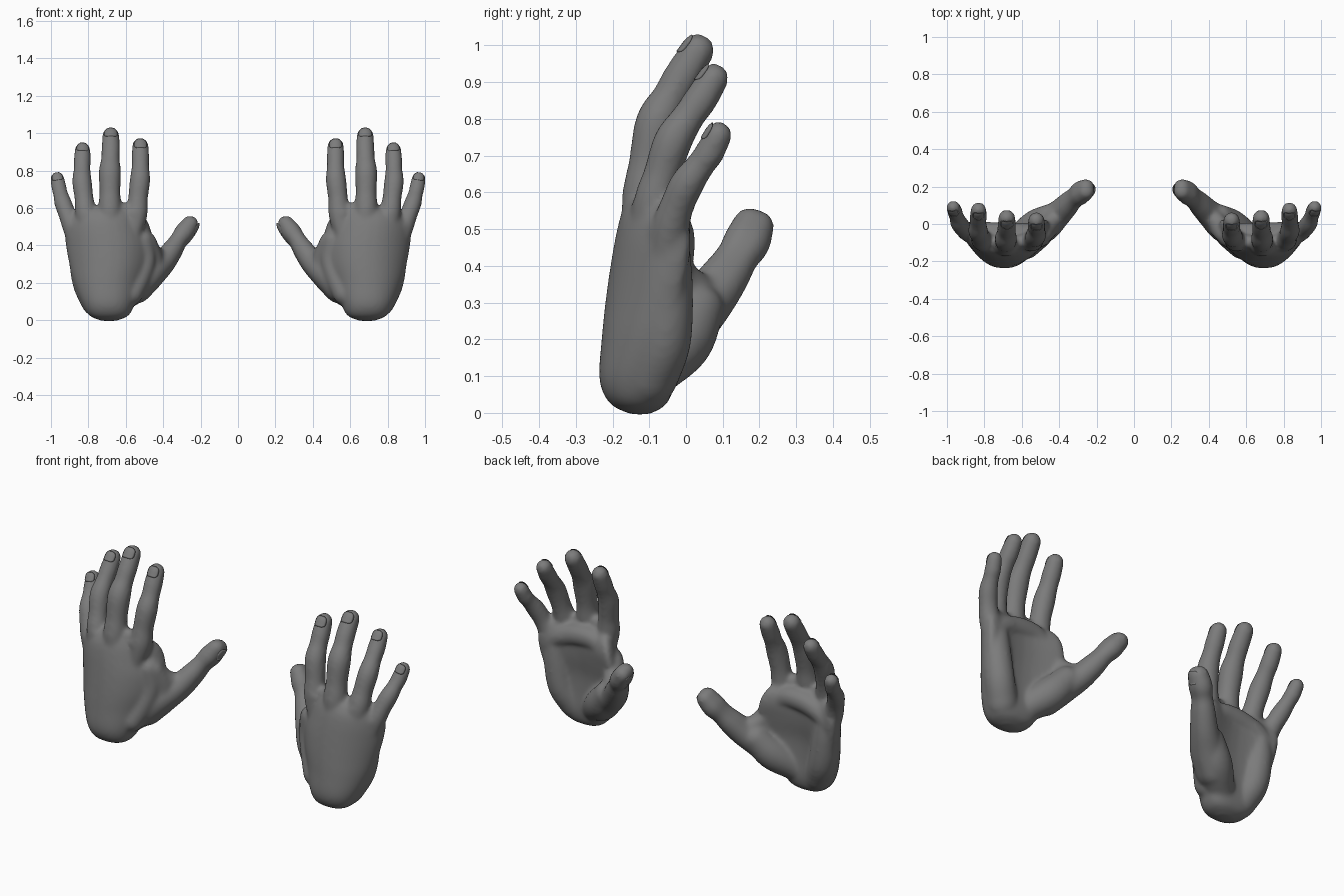
import bpy, bmesh, math
from mathutils import Vector

skin = bpy.data.materials.new("grey_skin")
skin.diffuse_color = (0.2, 0.2, 0.2, 1)


def loft(bm, rings):
    """Skin closed rings of equal size and cap both ends."""
    loops = [[bm.verts.new(p) for p in ring] for ring in rings]
    n = len(loops[0])
    for a, b in zip(loops, loops[1:]):
        for i in range(n):
            j = (i + 1) % n
            bm.faces.new((a[i], a[j], b[j], b[i]))
    bm.faces.new(loops[0][::-1])
    bm.faces.new(loops[-1])


def spline(pts, steps=6):
    """Catmull-Rom through tuples of any width."""
    v = [Vector(p) for p in pts]
    v = [v[0] * 2 - v[1]] + v + [v[-1] * 2 - v[-2]]
    out = []
    for a, b, c, d in zip(v, v[1:], v[2:], v[3:]):
        for s in range(steps):
            t = s / steps
            out.append(0.5 * (2 * b + (c - a) * t + (2 * a - 5 * b + 4 * c - d) * t * t
                              + (3 * b - a - 3 * c + d) * t ** 3))
    return out + [v[-2]]


def tube(bm, pts, n=20):
    """Round-ended limb through (x, y, z, radius) points."""
    path = spline(pts)
    pos = [Vector(p[:3]) for p in path]
    rad = [p[3] for p in path]
    t0, t1 = (pos[1] - pos[0]).normalized(), (pos[-1] - pos[-2]).normalized()
    arcs = [math.radians(a) for a in (20, 40, 60, 80)]
    sec = [(pos[0] - t0 * rad[0] * math.sin(a), rad[0] * math.cos(a), t0) for a in arcs[::-1]]
    for i in range(len(pos)):
        t = (pos[min(i + 1, len(pos) - 1)] - pos[max(i - 1, 0)]).normalized()
        sec.append((pos[i], rad[i], t))
    sec += [(pos[-1] + t1 * rad[-1] * math.sin(a), rad[-1] * math.cos(a), t1) for a in arcs]
    rings = []
    for c, r, t in sec:
        u = Vector((0, 1, 0)).cross(t).normalized()
        w = t.cross(u)
        rings.append([c + r * (math.cos(k * math.tau / n) * u + math.sin(k * math.tau / n) * w)
                      for k in range(n)])
    loft(bm, rings)


def finish(bm, name, remesh):
    bmesh.ops.recalc_face_normals(bm, faces=bm.faces)
    me = bpy.data.meshes.new(name)
    bm.to_mesh(me)
    bm.free()
    me.materials.append(skin)
    ob = bpy.data.objects.new(name, me)
    bpy.context.collection.objects.link(ob)
    if remesh:
        m = ob.modifiers.new("fuse", 'REMESH')
        m.mode, m.voxel_size, m.use_smooth_shade = 'VOXEL', 0.01, True
        s = ob.modifiers.new("soften", 'SMOOTH')
        s.factor, s.iterations = 0.5, 12
    ob.modifiers.new("other_hand", 'MIRROR').use_mirror_merge = False
    for p in me.polygons:
        p.use_smooth = True


hand = bmesh.new()

# palm: height, left x, right x, back y, thickness, forward curl of the edges
palm = [(-0.004, 0.65, 0.73, -0.15, 0.05, 0.00), (0.025, 0.585, 0.795, -0.207, 0.155, 0.01),
        (0.09, 0.55, 0.835, -0.236, 0.205, 0.03), (0.2, 0.505, 0.878, -0.23, 0.195, 0.07),
        (0.3, 0.465, 0.902, -0.22, 0.185, 0.095), (0.4, 0.45, 0.92, -0.206, 0.185, 0.105),
        (0.48, 0.465, 0.925, -0.192, 0.175, 0.105), (0.54, 0.49, 0.905, -0.177, 0.145, 0.09),
        (0.585, 0.53, 0.84, -0.155, 0.085, 0.06)]
rings = []
for z, xl, xr, back, th, curl in spline(palm, 4):
    ring = []
    for k in range(40):
        a = k * math.tau / 40
        c, s = math.cos(a), math.sin(a)
        u = math.copysign(abs(c) ** 0.8, c)
        v = math.copysign(abs(s) ** 0.8, s)
        bend = curl * u * u * (0.8 if u > 0 else 0.95)
        ring.append(((xl + xr) / 2 + u * (xr - xl) / 2, back + th / 2 + bend + v * th / 2, z))
    rings.append(ring)
loft(hand, rings)

# fingers, from inside the palm to the tip
fingers = {
    "index": [(0.57, -0.105, 0.42, 0.042), (0.543, -0.088, 0.56, 0.058), (0.535, -0.077, 0.65, 0.053),
              (0.524, -0.06, 0.75, 0.055), (0.522, -0.03, 0.82, 0.047), (0.522, -0.008, 0.87, 0.048),
              (0.522, 0.02, 0.932, 0.044)],
    "middle": [(0.685, -0.13, 0.42, 0.045), (0.685, -0.113, 0.58, 0.062), (0.685, -0.1, 0.68, 0.056),
               (0.685, -0.078, 0.79, 0.06), (0.682, -0.042, 0.86, 0.05), (0.68, -0.012, 0.915, 0.05),
               (0.68, 0.032, 0.986, 0.046)],
    "ring": [(0.79, -0.11, 0.4, 0.042), (0.812, -0.088, 0.56, 0.057), (0.823, -0.065, 0.65, 0.051),
             (0.834, -0.035, 0.74, 0.053), (0.834, 0.006, 0.805, 0.045), (0.833, 0.04, 0.853, 0.046),
             (0.831, 0.075, 0.91, 0.042)],
    "little": [(0.86, -0.065, 0.38, 0.037), (0.89, -0.043, 0.5, 0.05), (0.913, -0.024, 0.565, 0.047),
               (0.935, 0.004, 0.625, 0.047), (0.949, 0.04, 0.675, 0.04), (0.957, 0.064, 0.708, 0.041),
               (0.966, 0.088, 0.756, 0.038)],
}
thumb = [(0.54, -0.045, 0.17, 0.078), (0.47, -0.003, 0.245, 0.078), (0.402, 0.056, 0.305, 0.064),
         (0.35, 0.108, 0.375, 0.055), (0.318, 0.14, 0.425, 0.047), (0.288, 0.165, 0.465, 0.053),
         (0.257, 0.184, 0.51, 0.046)]
for pts in fingers.values():
    tube(hand, pts)
# the thumb is broader than it is thick
for d in (-0.011, 0.011):
    tube(hand, [(x, y + d, z - d * 0.35, r) for x, y, z, r in thumb])

# ball of the thumb, heel of the little side, thumb web and the pads below the fingers
tube(hand, [(0.62, -0.085, 0.12, 0.075), (0.53, -0.012, 0.195, 0.085), (0.46, 0.033, 0.28, 0.072)])
tube(hand, [(0.53, -0.07, 0.18, 0.06), (0.49, -0.042, 0.25, 0.062), (0.46, -0.015, 0.32, 0.06),
            (0.485, -0.055, 0.42, 0.05)])
tube(hand, [(0.57, -0.125, 0.14, 0.062), (0.53, -0.092, 0.22, 0.061), (0.496, -0.066, 0.32, 0.057),
            (0.505, -0.075, 0.43, 0.05)])
tube(hand, [(0.76, -0.1, 0.1, 0.08), (0.81, -0.06, 0.2, 0.075), (0.835, -0.05, 0.34, 0.07),
            (0.84, -0.045, 0.42, 0.06)])
tube(hand, [(0.42, 0.04, 0.325, 0.05), (0.46, -0.01, 0.365, 0.05), (0.5, -0.06, 0.44, 0.045)])
tube(hand, [(0.552, -0.05, 0.49, 0.056), (0.61, -0.051, 0.52, 0.058), (0.69, -0.051, 0.52, 0.06),
            (0.75, -0.048, 0.508, 0.058), (0.81, -0.043, 0.485, 0.056), (0.86, -0.037, 0.445, 0.05)])
for x, y, z in ((0.612, -0.095, 0.59), (0.748, -0.095, 0.57), (0.86, -0.065, 0.5)):
    tube(hand, [(x, y, z - 0.06, 0.05), (x, y, z, 0.04)])

# knuckles on the back of the hand
for x, y, z in ((0.555, -0.11, 0.54), (0.685, -0.138, 0.56), (0.8, -0.112, 0.53), (0.878, -0.066, 0.47)):
    tube(hand, [(x, y + 0.005, z - 0.05, 0.034), (x, y, z + 0.03, 0.038)])
finish(hand, "hand", True)


def nail(name, pts, normal, lift=1.0):
    """Thin curved plate wrapped over the back of a fingertip."""
    tip, prev, r = Vector(pts[-1][:3]), Vector(pts[-2][:3]), pts[-1][3] * lift
    t = (tip - prev).normalized()
    n = (normal - t * normal.dot(t)).normalized()
    side = t.cross(n)
    bm = bmesh.new()
    rows = []
    for i in range(9):
        f = -1 + i / 4
        half = 0.85 * (1 - abs(f) ** 4 * 0.45)
        rad = r * (1.01 - 0.05 * f - 0.14 * max(f, 0) ** 2)
        rows.append([bm.verts.new(tip + t * r * (-0.05 + 0.65 * f)
                                  + rad * (n * math.cos(half * g / 4) + side * math.sin(half * g / 4)))
                     for g in range(-4, 5)])
    for a, b in zip(rows, rows[1:]):
        for k in range(8):
            bm.faces.new((a[k], a[k + 1], b[k + 1], b[k]))
    bmesh.ops.solidify(bm, geom=bm.faces[:], thickness=0.005)
    finish(bm, name, False)


for key, pts in fingers.items():
    nail(key + "_nail", pts, Vector((0, -1, 0.3)))
nail("thumb_nail", thumb, Vector((-0.75, -0.1, -0.6)), 1.1)
